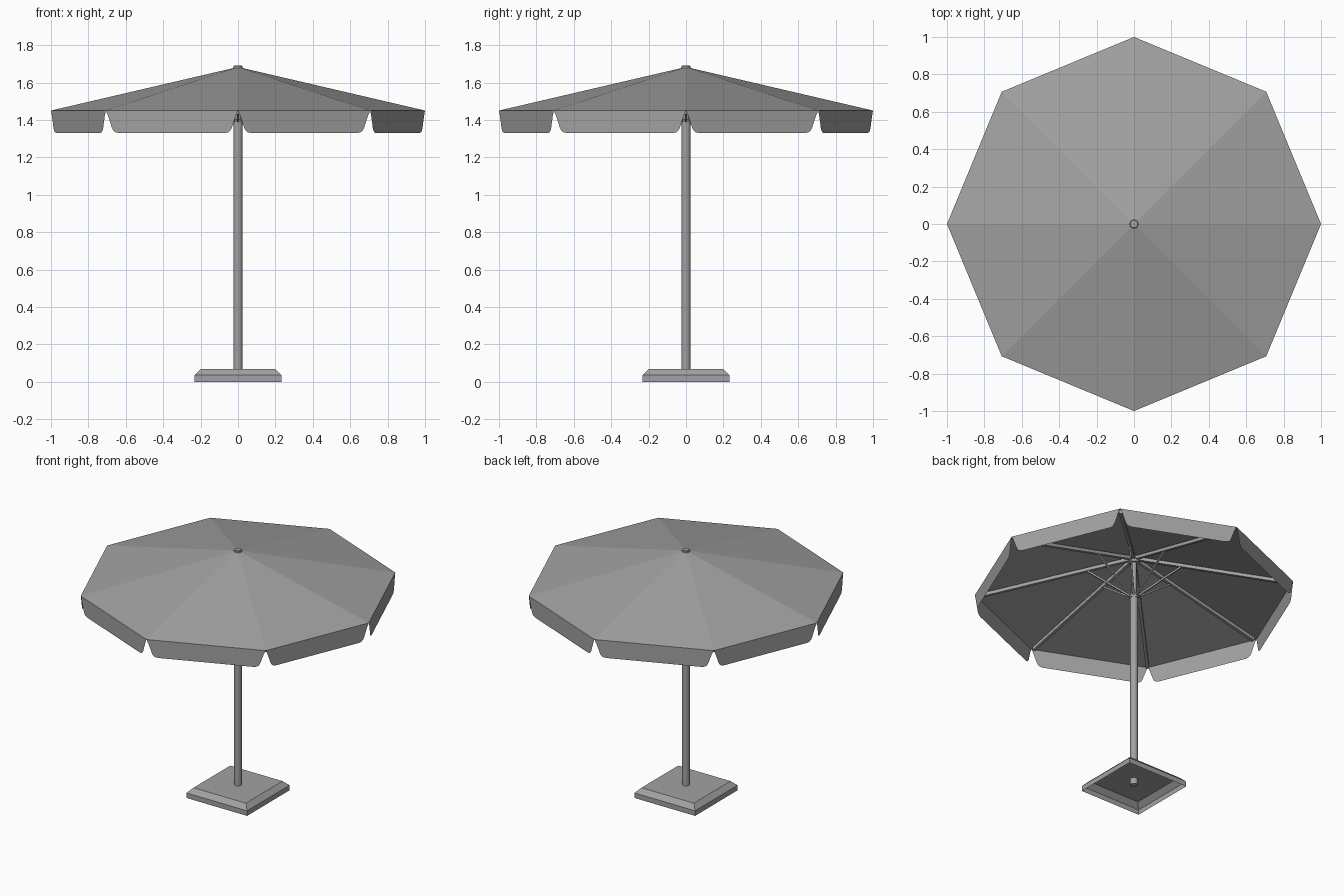
import bpy
import bmesh
import math
from mathutils import Vector

cube = bpy.data.objects.get("Cube")
if cube:
    bpy.data.objects.remove(cube)

SIDES = 8
RIM_Z, APEX_Z = 1.45, 1.683

grey = bpy.data.materials.new("plain grey")
grey.use_nodes = True
colour = (0.36, 0.36, 0.36, 1)
grey.diffuse_color = colour
grey.node_tree.nodes["Principled BSDF"].inputs["Base Color"].default_value = colour


def finish(name, bm, smooth=False):
    bmesh.ops.remove_doubles(bm, verts=bm.verts, dist=0.0001)
    bmesh.ops.recalc_face_normals(bm, faces=bm.faces)
    mesh = bpy.data.meshes.new(name)
    bm.to_mesh(mesh)
    bm.free()
    mesh.materials.append(grey)
    obj = bpy.data.objects.new(name, mesh)
    bpy.context.collection.objects.link(obj)
    if smooth:
        bpy.ops.object.select_all(action="DESELECT")
        obj.select_set(True)
        bpy.context.view_layer.objects.active = obj
        bpy.ops.object.shade_smooth_by_angle(angle=math.radians(40))
    return obj


def lathe(name, profile, segments=24):
    """Revolve (radius, height) points about the upright axis."""
    bm = bmesh.new()
    verts = [bm.verts.new((r, 0, z)) for r, z in profile]
    edges = [bm.edges.new(pair) for pair in zip(verts, verts[1:])]
    bmesh.ops.spin(bm, geom=verts + edges, cent=(0, 0, 0), axis=(0, 0, 1),
                   angle=math.tau, steps=segments)
    return finish(name, bm, True)


def add_bar(bm, start, end, width, height):
    """Square bar between two points."""
    start, end = Vector(start), Vector(end)
    along = (end - start).normalized()
    across = along.cross(Vector((0, 0, 1))).normalized() * width / 2
    up = across.normalized().cross(along) * height / 2
    rings = [[bm.verts.new(p + across * a + up * b)
              for a, b in ((-1, -1), (1, -1), (1, 1), (-1, 1))] for p in (start, end)]
    for ring in rings:
        bm.faces.new(ring)
    for i in range(4):
        j = (i + 1) % 4
        bm.faces.new((rings[0][i], rings[0][j], rings[1][j], rings[1][i]))


def spoke(index, radius, z):
    angle = math.tau * index / SIDES
    return Vector((radius * math.cos(angle), radius * math.sin(angle), z))


# Base: hollow square slab with a sloped upper edge
bm = bmesh.new()
rings = [[bm.verts.new((x * half, y * half, z))
          for x, y in ((-1, -1), (1, -1), (1, 1), (-1, 1))]
         for half, z in ((0.232, 0), (0.232, 0.035), (0.2, 0.067))]
for low, high in zip(rings, rings[1:]):
    for i in range(4):
        j = (i + 1) % 4
        bm.faces.new((low[i], low[j], high[j], high[i]))
bm.faces.new(rings[-1])
finish("base", bm)

# Pole in two diameters, runner hub, crown hub and finial
lathe("lower_pole", [(0, 0.025), (0.024, 0.025), (0.024, 1.38), (0, 1.38)])
lathe("upper_pole", [(0, 1.37), (0.016, 1.37), (0.016, 1.67), (0, 1.67)])
lathe("runner_hub", [(0, 1.375), (0.028, 1.375), (0.028, 1.405), (0, 1.405)])
lathe("crown_hub", [(0, 1.63), (0.03, 1.63), (0.03, 1.665), (0, 1.665)])
lathe("finial", [(0, 1.67), (0.024, 1.67), (0.024, 1.688), (0.02, 1.692), (0, 1.692)])

# Canopy: eight flat panels
bm = bmesh.new()
apex = bm.verts.new((0, 0, APEX_Z))
rim = [bm.verts.new(spoke(i, 1, RIM_Z)) for i in range(SIDES)]
for i in range(SIDES):
    bm.faces.new((rim[i], rim[(i + 1) % SIDES], apex))
finish("canopy", bm)

# Valance: a hanging flap with rounded lower corners on each side
corner = [(0, 0), (0.012, -0.025), (0.035, -0.09), (0.043, -0.106),
          (0.056, -0.116), (0.075, -0.12)]
bm = bmesh.new()
for i in range(SIDES):
    a, b = spoke(i, 1, RIM_Z), spoke(i + 1, 1, RIM_Z)
    step = (b - a).normalized()
    left = [bm.verts.new(a + step * s + Vector((0, 0, z))) for s, z in corner]
    right = [bm.verts.new(b - step * s + Vector((0, 0, z))) for s, z in corner]
    bm.faces.new(left + right[::-1])
finish("valance", bm)

# Ribs under the canopy seams and struts from the runner hub
ribs, struts = bmesh.new(), bmesh.new()
for i in range(SIDES):
    add_bar(ribs, spoke(i, 0.02, 1.66), spoke(i, 0.975, 1.44), 0.02, 0.022)
    add_bar(struts, spoke(i, 0.02, 1.39), spoke(i, 0.3, 1.592), 0.011, 0.011)
finish("ribs", ribs)
finish("struts", struts)
